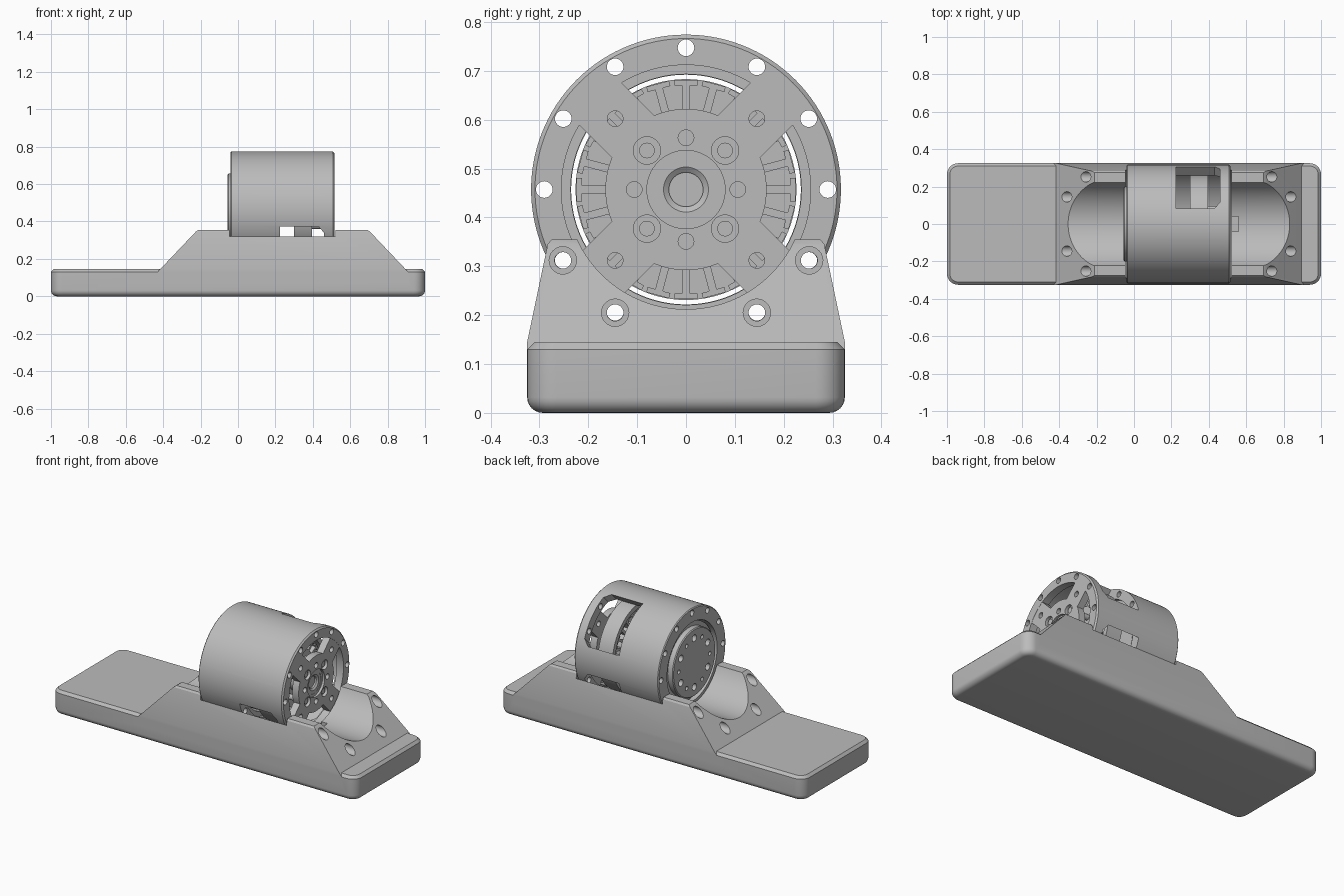
import bpy, bmesh, math
from mathutils import Matrix, Vector

if "Cube" in bpy.data.objects:
    bpy.data.objects.remove(bpy.data.objects["Cube"], do_unlink=True)

CZ = 0.457  # height of the motor axis

grey = bpy.data.materials.new("plain grey")
grey.use_nodes = True
grey.diffuse_color = (0.5, 0.5, 0.5, 1)
grey.node_tree.nodes["Principled BSDF"].inputs["Base Color"].default_value = (0.5, 0.5, 0.5, 1)


def make(name, bm):
    bmesh.ops.recalc_face_normals(bm, faces=bm.faces[:])
    mesh = bpy.data.meshes.new(name)
    bm.to_mesh(mesh)
    bm.free()
    mesh.materials.append(grey)
    ob = bpy.data.objects.new(name, mesh)
    bpy.context.collection.objects.link(ob)
    return ob


def lathe(name, profile, y=0, z=0, steps=96):
    """Revolve closed (x, radius) profile about an axis along x."""
    bm = bmesh.new()
    vs = [bm.verts.new((x, 0, r)) for x, r in profile]
    edges = [bm.edges.new((vs[i - 1], vs[i])) for i in range(len(vs))]
    bmesh.ops.spin(bm, geom=vs + edges, cent=(0, 0, 0), axis=(1, 0, 0),
                   angle=math.tau, steps=steps, use_duplicate=False)
    bmesh.ops.remove_doubles(bm, verts=bm.verts[:], dist=1e-5)
    bmesh.ops.translate(bm, verts=bm.verts[:], vec=(0, y, CZ + z))
    return make(name, bm)


def rod(name, x0, x1, r, y=0, z=0, steps=24):
    """Solid cylinder along x, placed relative to the motor axis."""
    bm = bmesh.new()
    turn = Matrix.Translation(((x0 + x1) / 2, y, CZ + z)) @ Matrix.Rotation(math.pi / 2, 4, 'Y')
    bmesh.ops.create_cone(bm, cap_ends=True, segments=steps, radius1=r, radius2=r,
                          depth=x1 - x0, matrix=turn)
    return make(name, bm)


def box(name, x0, x1, r0, r1, half, angle):
    """Block reaching from r0 to r1 along a direction around the motor axis."""
    bm = bmesh.new()
    m = (Matrix.Translation((0, 0, CZ)) @ Matrix.Rotation(angle, 4, 'X')
         @ Matrix.Translation(((x0 + x1) / 2, (r0 + r1) / 2, 0))
         @ Matrix.Diagonal((x1 - x0, r1 - r0, 2 * half, 1)))
    bmesh.ops.create_cube(bm, size=1, matrix=m)
    return make(name, bm)


def combine(target, others, operation='DIFFERENCE'):
    for other in others:
        other.hide_render = True
        mod = target.modifiers.new("cut", 'BOOLEAN')
        mod.operation, mod.solver, mod.object = operation, 'EXACT', other
    graph = bpy.context.evaluated_depsgraph_get()
    mesh = bpy.data.meshes.new_from_object(target.evaluated_get(graph))
    target.modifiers.clear()
    target.data = mesh
    for other in others:
        bpy.data.objects.remove(other, do_unlink=True)


def around(count, radius, start=0):
    for i in range(count):
        a = math.radians(start) + math.tau * i / count
        yield radius * math.cos(a), radius * math.sin(a)


# Base slab: rounded corners, filleted bottom, chamfered top
bm = bmesh.new()
bmesh.ops.create_cube(bm, size=1, matrix=Matrix.Translation((0, 0, 0.0725))
                      @ Matrix.Diagonal((2, 0.65, 0.145, 1)))
uprights = [e for e in bm.edges if abs(e.verts[0].co.z - e.verts[1].co.z) > 0.1]
bmesh.ops.bevel(bm, geom=uprights, offset=0.06, segments=8, profile=0.5, affect='EDGES')
for level, size, segs in ((0, 0.032, 6), (0.145, 0.015, 1)):
    rim = [e for e in bm.edges if all(abs(v.co.z - level) < 1e-4 for v in e.verts)]
    bmesh.ops.bevel(bm, geom=rim, offset=size, segments=segs, profile=0.5, affect='EDGES')
base = make("cradle_base", bm)

# Raised mound lofted through rectangles (z, x min, x max, half width)
bm = bmesh.new()
rings = []
for z, x0, x1, h in ((0.08, -0.43, 0.91, 0.325), (0.13, -0.43, 0.91, 0.325),
                     (0.145, -0.416, 0.896, 0.325), (0.345, -0.226, 0.706, 0.283),
                     (0.355, -0.212, 0.692, 0.275)):
    rings.append([bm.verts.new(p) for p in ((x0, -h, z), (x1, -h, z), (x1, h, z), (x0, h, z))])
for low, high in zip(rings, rings[1:]):
    for i in range(4):
        bm.faces.new((low[i - 1], low[i], high[i], high[i - 1]))
bm.faces.new(rings[0])
bm.faces.new(rings[-1])
combine(base, [make("mound", bm)], 'UNION')

# Trough, motor seat, cable slot and screw holes
cutters = [rod("trough", -0.9, 1.2, 0.245, steps=96),
           rod("seat", -0.046, 0.52, 0.32, steps=96),
           box("slot", 0.5, 0.56, 0.2, 0.28, 0.04, -math.pi / 2)]
for y, z in ((0.145, -0.252), (0.252, -0.145)):
    for s in (-1, 1):
        cutters += [rod("hole", -0.7, 1.2, 0.017, s * y, z),
                    rod("counterbore", 0.6, 1.2, 0.028, s * y, z),
                    rod("counterbore", -0.8, -0.13, 0.028, s * y, z)]
combine(base, cutters)

# Motor housing with four diagonal windows and a ring of through holes
housing = lathe("motor_housing", [
    (-0.04, 0.235), (-0.04, 0.312), (-0.035, 0.317), (0.507, 0.317), (0.515, 0.309),
    (0.515, 0.255), (0.47, 0.255), (0.47, 0.262), (0.2, 0.262), (0.2, 0.235)], steps=120)
cutters = []
outline = ((0.225, -0.158), (0.43, -0.158), (0.46, -0.125),
           (0.46, 0.125), (0.43, 0.158), (0.225, 0.158))
for k in range(4):
    bm = bmesh.new()
    face = bm.faces.new([bm.verts.new((x, 0.1, t)) for x, t in outline])
    new = bmesh.ops.extrude_face_region(bm, geom=[face])["geom"]
    bmesh.ops.translate(bm, verts=[g for g in new if isinstance(g, bmesh.types.BMVert)], vec=(0, 0.3, 0))
    bm.faces.ensure_lookup_table()
    bm.transform(Matrix.Translation((0, 0, CZ)) @ Matrix.Rotation(math.pi / 4 + k * math.pi / 2, 4, 'X'))
    cutters.append(make("window", bm))
cutters += [rod("hole", -0.1, 0.6, 0.017, y, z) for y, z in around(12, 0.29)]
combine(housing, cutters)

# Stator carrier ring seen through the windows
lathe("carrier_ring", [(0.3, 0.236), (0.3, 0.263), (0.395, 0.263), (0.395, 0.236)])

# Stator: core, teeth and tooth tips
lathe("stator_core", [(0.31, 0.07), (0.31, 0.165), (0.385, 0.165), (0.385, 0.07)])
for i in range(24):
    a = math.tau * i / 24
    box("stator_tooth", 0.31, 0.385, 0.155, 0.222, 0.008, a)
    box("stator_tip", 0.31, 0.385, 0.213, 0.224, 0.024, a)

# Gearbox drum with a drilled output disc
drum = lathe("gearbox_drum", [
    (-0.055, 0), (-0.055, 0.195), (-0.05, 0.2), (-0.02, 0.2), (-0.02, 0.226), (0.2, 0.226), (0.2, 0)])
combine(drum, [rod("hole", -0.1, -0.02, 0.02 if i % 2 else 0.012, y, z)
               for i, (y, z) in enumerate(around(12, 0.145))])
rod("shaft", 0.19, 0.48, 0.07, steps=48)

# Four armed end cap with hub recess and bolt holes
cap = rod("end_cap", 0.472, 0.514, 0.165, steps=96)
combine(cap, [box("arm", 0.472, 0.514, -0.262, 0.262, 0.061, a)
              for a in (math.pi / 4, -math.pi / 4)], 'UNION')
cutters = [rod("recess", 0.5, 0.6, 0.08, steps=64), rod("bore", 0.46, 0.6, 0.065, steps=64)]
cutters += [rod("hole", 0.49, 0.6, 0.016, y, z) for y, z in around(4, 0.106)]
cutters += [rod("hole", 0.45, 0.6, 0.016, y, z) for y, z in around(4, 0.205, 45)]
cutters += [rod("counterbore", 0.495, 0.6, 0.028, y, z) for y, z in around(4, 0.113, 45)]
combine(cap, cutters)
lathe("bearing", [(0.47, 0.035), (0.47, 0.066), (0.498, 0.066), (0.498, 0.046), (0.49, 0.035)], steps=48)
for y, z in around(4, 0.113, 45):
    rod("cap_bolt", 0.38, 0.505, 0.016, y, z)

# Smooth curves, keep edges crisp
for ob in bpy.context.scene.objects:
    ob.select_set(ob.type == 'MESH')
bpy.context.view_layer.objects.active = base
bpy.ops.object.shade_smooth_by_angle(angle=math.radians(25))
